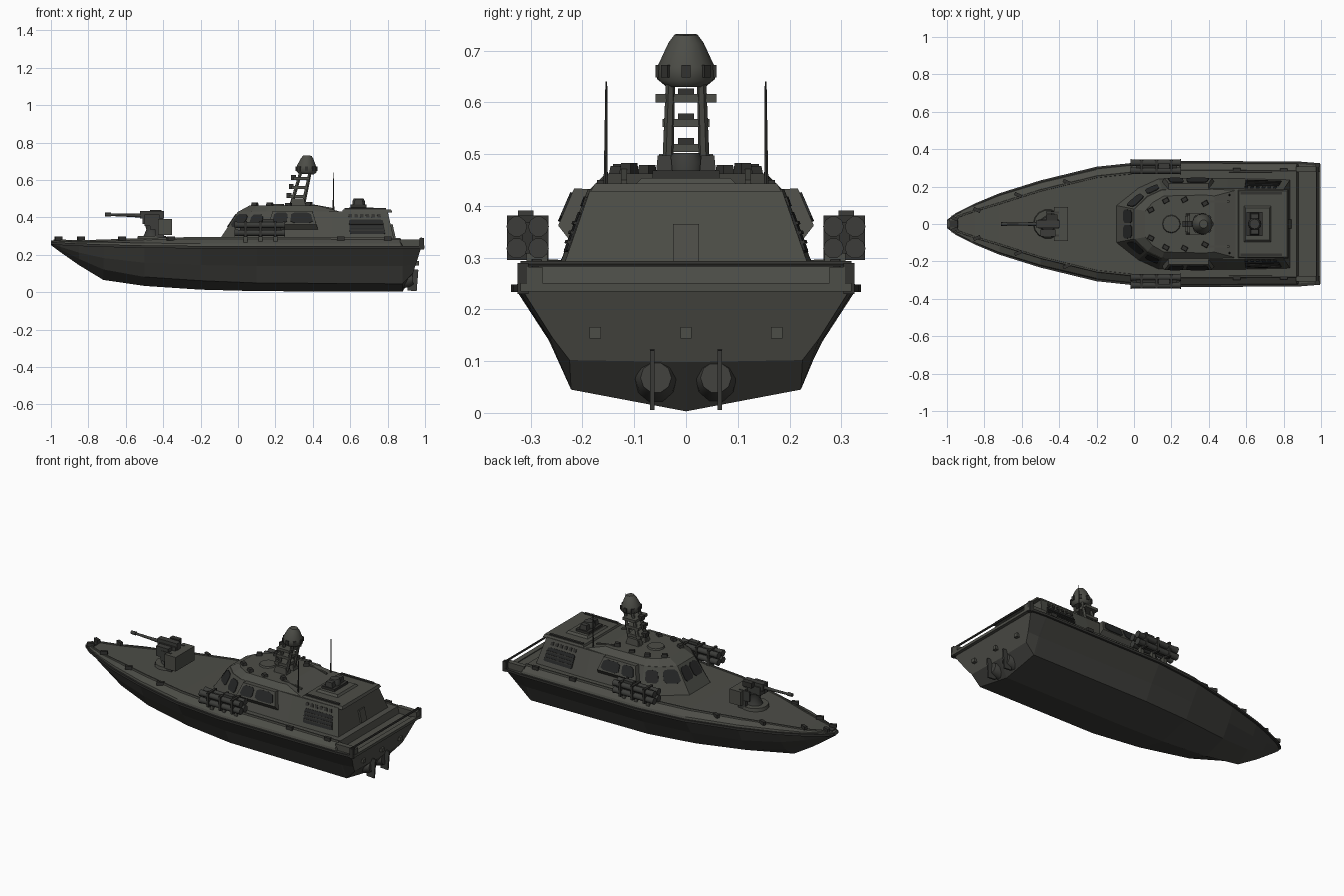
import bpy, bmesh, math
from mathutils import Vector, Euler

if "Cube" in bpy.data.objects:
    bpy.data.objects.remove(bpy.data.objects["Cube"])

def mat(name, r, g, b):
    m = bpy.data.materials.new(name)
    m.diffuse_color = (r, g, b, 1)
    m.use_nodes = True
    m.node_tree.nodes["Principled BSDF"].inputs["Base Color"].default_value = m.diffuse_color
    return m

DECK = mat("olive_grey", .073, .074, .063)
HULL = mat("dark_hull_grey", .050, .050, .045)
METAL = mat("gun_metal", .045, .046, .042)
GLASS = mat("dark_glass", .020, .021, .021)
TRIM = mat("dark_trim", .032, .032, .029)

def mesh(name, verts, faces, m, extra=None, rule=None, smooth=False):
    bm = bmesh.new()
    vs = [bm.verts.new(v) for v in verts]
    for i, f in enumerate(faces):
        face = bm.faces.new([vs[k] for k in f])
        face.smooth = smooth and len(f) == 4
        if rule and rule(i):
            face.material_index = 1
    bmesh.ops.recalc_face_normals(bm, faces=bm.faces[:])
    me = bpy.data.meshes.new(name)
    bm.to_mesh(me)
    bm.free()
    me.materials.append(m)
    if extra:
        me.materials.append(extra)
    ob = bpy.data.objects.new(name, me)
    bpy.context.collection.objects.link(ob)
    return ob

def loft(name, rings, m, extra=None, rule=None, smooth=False):
    n = len(rings[0])
    faces = []
    for r in range(len(rings) - 1):
        a, b = r * n, (r + 1) * n
        faces += [(a + j, a + (j + 1) % n, b + (j + 1) % n, b + j) for j in range(n)]
    faces += [tuple(range(n)), tuple(range((len(rings) - 1) * n, len(rings) * n))]
    return mesh(name, [v for r in rings for v in r], faces, m, extra, rule, smooth)

def box(name, c, size, m, rot=(0, 0, 0), taper=1.0):
    e = Euler(rot)
    rings = []
    for z, k in ((-.5, 1), (.5, taper)):
        rings.append([Vector(c) + e.to_matrix() @ Vector((x * size[0] * k, y * size[1] * k, z * size[2]))
                      for x, y in ((-.5, -.5), (.5, -.5), (.5, .5), (-.5, .5))])
    return loft(name, rings, m)

def tube(name, pts, radii, m, n=10):
    # round solid through the given points, one radius per point
    pts = [Vector(p) for p in pts]
    q = (pts[-1] - pts[0]).to_track_quat('Z', 'Y')
    rings = [[p + q @ Vector((r * math.cos(t), r * math.sin(t), 0))
              for t in [2 * math.pi * k / n for k in range(n)]] for p, r in zip(pts, radii)]
    return loft(name, rings, m, smooth=n > 6)

def panel(name, quad, u0, u1, v0, v1, m, out, t=.004, cut=.18):
    # thin corner-cut plate lying on a four-sided face (bottom-left, bottom-right, top-right, top-left)
    a, b, c, d = [Vector(p) for p in quad]
    nrm = (b - a).cross(d - a).normalized()
    if nrm.dot(Vector(out)) < 0:
        nrm = -nrm
    k = cut
    uv = [(k, 0), (1 - k, 0), (1, k), (1, 1 - k), (1 - k, 1), (k, 1), (0, 1 - k), (0, k)]
    def at(u, v):
        u, v = u0 + (u1 - u0) * u, v0 + (v1 - v0) * v
        return (a.lerp(b, u)).lerp(d.lerp(c, u), v)
    base = [at(u, v) for u, v in uv]
    return loft(name, [[p - nrm * t for p in base], [p + nrm * t for p in base]], m)

# Hull: x, sheer y z, deck z, knuckle y z, chine y z, keel z
ST = [(-1.0, .014, .262, .278, .011, .260, .007, .256, .252),
      (-.95, .052, .258, .276, .042, .243, .022, .230, .215),
      (-.85, .102, .253, .272, .082, .212, .050, .178, .145),
      (-.72, .156, .248, .276, .125, .183, .082, .122, .066),
      (-.50, .225, .243, .284, .185, .158, .138, .082, .034),
      (-.20, .298, .240, .290, .240, .145, .192, .062, .014),
      (.10, .330, .240, .290, .265, .140, .220, .050, .006),
      (.87, .326, .240, .285, .262, .140, .222, .045, .003),
      (.88, .326, .240, .246, .262, .140, .222, .045, .003),
      (.98, .318, .240, .246, .258, .145, .225, .102, .098)]
rings = []
for i, (x, ys, zs, zd, yk, zk, yc, zc, z0) in enumerate(ST):
    half = [(yc, zc), (yk, zk), (ys, zs), (ys * .975, zs + min(.02, (zd - zs) * .8)), (max(ys - .046, ys * .7), zd)]
    sec = [(0, z0)] + half + [(-y, z) for y, z in reversed(half)]
    last = i == len(ST) - 1
    rings.append([(.935 + (z - .1) * .32 if last else x, y, z) for y, z in sec])
NS = (len(ST) - 1) * 11
loft("hull", rings, DECK, HULL, lambda i: i < NS and min(i % 11, 10 - i % 11) <= 2)

for s in (1, -1):
    # Rub rail along the sheer
    loft("rub_rail", [[(r[0], s * (r[1] + dy), r[2] + dz) for dy, dz in
         ((-.006, -.006), (.008, -.006), (.008, .008), (-.006, .008))] for r in ST], TRIM)
    # Inner toe rail on the deck edge
    loft("toe_rail", [[(r[0], s * (max(r[1] - .046, r[1] * .7) + dy), r[3] + dz) for dy, dz in
         ((-.006, -.004), (.006, -.004), (.004, .006), (-.004, .006))] for r in ST[1:8]], DECK)
    # Stern bulwark, post, bollards and deck fittings
    box("stern_bulwark", (.93, s * .292, .262), (.13, .03, .04), DECK)
    box("stern_post", (.982, s * .315, .26), (.024, .022, .06), TRIM)
    for x, y in ((-.96, .03), (-.84, .075), (-.62, .155), (-.36, .225), (.55, .29), (.8, .288)):
        box("deck_cleat", (x, s * y, .287), (.04, .018, .02), TRIM, (0, 0, -s * .4 if x < 0 else 0))
    # Rudder, water jet and transom fitting
    box("rudder", (.935, s * .065, .065), (.05, .009, .115), METAL, (0, .08, 0))
    tube("water_jet", [(.86, s * .058, .06), (.91, s * .058, .066), (.935, s * .058, .068)], (.045, .04, .03), HULL, 10)
    box("transom_step", (.957, s * .175, .155), (.022, .022, .022), DECK)
box("transom_step_middle", (.957, 0, .155), (.024, .022, .022), DECK)
box("bow_cap", (-.965, 0, .27), (.06, .05, .024), TRIM, taper=.7)
box("stern_bumper", (.982, 0, .243), (.03, .64, .016), DECK)
tube("stern_rail", [(.98, -.32, .288), (.98, .32, .288)], (.006, .006), TRIM, 6)

# Deckhouse: half outlines at the bottom and the top
LOW = [(-.10, .10), (.02, .195), (.13, .245), (.50, .247), (.835, .238)]
TOP = [(.0, .08), (.07, .148), (.15, .185), (.50, .190), (.80, .185)]
def ring(half, z):
    zz = z if callable(z) else (lambda x: z)
    return [(x, -y, zz(x)) for x, y in half] + [(x, y, zz(x)) for x, y in reversed(half)]
loft("deckhouse", [ring(LOW, .28), ring(TOP, .432)], DECK)
R0 = TOP[:3] + [(.42, .188), (.55, .182)]
R1 = [(.06, .07), (.10, .115), (.16, .15), (.38, .155), (.43, .15)]
loft("wheelhouse_roof", [ring(R0, .430), ring(R1, .463)], DECK)

def wall(i, s):
    (ax, ay), (bx, by), (cx, cy), (dx, dy) = LOW[i], LOW[i + 1], TOP[i + 1], TOP[i]
    return [(ax, s * ay, .28), (bx, s * by, .28), (cx, s * cy, .432), (dx, s * dy, .432)]

# Front windows
front = [(-.10, -.10, .28), (-.10, .10, .28), (0, .08, .432), (0, -.08, .432)]
for u in (.06, .53):
    panel("front_window", front, u, u + .41, .45, .9, GLASS, (-1, 0, .5))
for s in (1, -1):
    panel("corner_window", wall(0, s), .12, .88, .45, .9, GLASS, (-1, s, .5))
    panel("quarter_window", wall(1, s), .14, .86, .45, .88, GLASS, (-.4, s, .5))
    # Side window housing standing off the wall
    sec = [(.226, .335), (.247, .362), (.216, .434), (.182, .432)]
    loft("side_window_housing", [[(x0 + (dz - .36) * k, s * y, dz) for y, dz in sec]
                                 for x0, k in ((.16, .35), (.42, -.3))], DECK)
    q = [(.162, s * .247, .362), (.42, s * .247, .362), (.398, s * .216, .434), (.186, s * .216, .434)]
    panel("side_window_fore", q, .06, .38, .1, .88, GLASS, (0, s, .3))
    panel("side_window_aft", q, .46, .94, .1, .88, GLASS, (0, s, .3))
    # Air intake grille with slats on the aft deckhouse wall
    panel("intake_grille", wall(3, s), .3, .88, .2, .7, GLASS, (0, s, .3), cut=.05)
    for v in (.3, .42, .54):
        panel("intake_slat", wall(3, s), .3, .88, v, v + .04, TRIM, (0, s, .3), .008, .02)
    for k in range(6):
        panel("vent", wall(3, s), .3 + k * .1, .36 + k * .1, .78, .9, TRIM, (0, s, .3), cut=.05)
    # Whip aerial
    tube("aerial", [(.51, s * .155, .43), (.51, s * .155, .47), (.512, s * .154, .64)], (.006, .004, .002), TRIM, 6)
    # Roof fittings
    for x, y, h in ((.09, .075, .018), (.17, .125, .02), (.27, .13, .016), (.38, .11, .022)):
        box("roof_fitting", (x, s * y, .463 + h / 2 - .004), (.035, .026, h + .004), TRIM, (0, 0, s * .5), .8)
    box("roof_rail", (.45, s * .12, .455), (.12, .012, .012), DECK, (0, .18, 0))
tube("roof_hatch", [(.2, 0, .46), (.2, 0, .472)], (.05, .045), DECK, 12)

# Aft machinery casing top
box("casing_rim", (.69, 0, .435), (.27, .37, .016), DECK, taper=.95)
box("casing_hatch", (.66, 0, .447), (.15, .20, .014), DECK, taper=.85)
for s in (1, -1):
    box("casing_strip", (.68, s * .165, .446), (.22, .014, .008), TRIM)
box("sensor_base", (.645, 0, .458), (.085, .13, .02), TRIM)
tube("sensor_drum", [(.645, 0, .46), (.645, 0, .485), (.645, 0, .502)], (.034, .034, .026), METAL, 12)
for s in (1, -1):
    box("sensor_pod", (.645, s * .042, .48), (.05, .032, .034), METAL, taper=.8)
box("aft_door", (.82, 0, .325), (.03, .05, .075), DECK, (0, -.22, 0))

# Raked lattice mast
def mx(z):
    return .315 + (z - .46) * .25
for s in (1, -1):
    for dx in (-.025, .025):
        tube("mast_leg", [(mx(.45) + dx * 1.3, s * .036, .45), (mx(.645) + dx, s * .03, .645)], (.011, .009), DECK, 6)
    box("mast_foot", (mx(.48), s * .034, .48), (.085, .045, .04), DECK, taper=.8)
for z, w in ((.512, .085), (.56, .09), (.608, .118)):
    box("mast_platform", (mx(z) - .012, 0, z), (.085, w, .016), DECK)
    box("mast_lamp", (mx(z) - .055, 0, z + .006), (.025, .03, .026), TRIM)
tube("radome", [(.365, 0, .632), (.365, 0, .645), (.367, 0, .672), (.37, 0, .715), (.372, 0, .731)],
     (.04, .056, .054, .034, .022), DECK, 14)
for k in range(8):
    t = k * math.pi / 4
    box("radome_lug", (.366 + .053 * math.cos(t), .053 * math.sin(t), .66), (.012, .018, .024), TRIM, (0, 0, t))

# Foredeck gun
tube("gun_ring", [(-.46, 0, .278), (-.46, 0, .302)], (.08, .075), DECK, 14)
tube("gun_pedestal", [(-.46, 0, .3), (-.46, 0, .335), (-.46, 0, .37)], (.045, .03, .04), METAL, 10)
box("gun_cradle", (-.455, 0, .39), (.11, .05, .05), METAL)
box("gun_receiver", (-.46, 0, .415), (.13, .035, .04), METAL)
box("gun_sight", (-.44, .035, .425), (.06, .03, .03), TRIM)
box("ammunition_box", (-.46, -.048, .385), (.08, .035, .06), METAL)
tube("gun_barrel", [(-.5, 0, .41), (-.6, 0, .412), (-.69, 0, .415)], (.012, .008, .007), METAL, 8)
tube("muzzle", [(-.68, 0, .415), (-.71, 0, .4155)], (.011, .01), METAL, 8)
box("gun_shield", (-.39, 0, .35), (.075, .18, .085), DECK)
for s in (1, -1):
    box("gun_arm", (-.435, s * .062, .365), (.07, .012, .06), METAL)
    box("gun_support", (-.42, s * .06, .31), (.05, .02, .05), METAL)

# Side missile launchers: four tubes on a cradle
for s in (1, -1):
    for dy in (-.021, .021):
        for dz in (-.02, .022):
            y, z = s * (.306 + dy), .338 + dz
            tube("launch_tube", [(-.02, y, z), (.0, y, z), (.235, y, z), (.25, y, z)],
                 (.02, .017, .017, .02), METAL, 10)
    for x in (.04, .12, .2):
        box("launcher_band", (x, s * .306, .338), (.014, .08, .086), TRIM)
        box("launcher_leg", (x, s * .288, .29), (.02, .04, .05), DECK)
    box("launcher_beam", (.12, s * .306, .338), (.22, .02, .06), TRIM)
    box("launcher_top_box", (.16, s * .31, .383), (.06, .03, .016), METAL)
